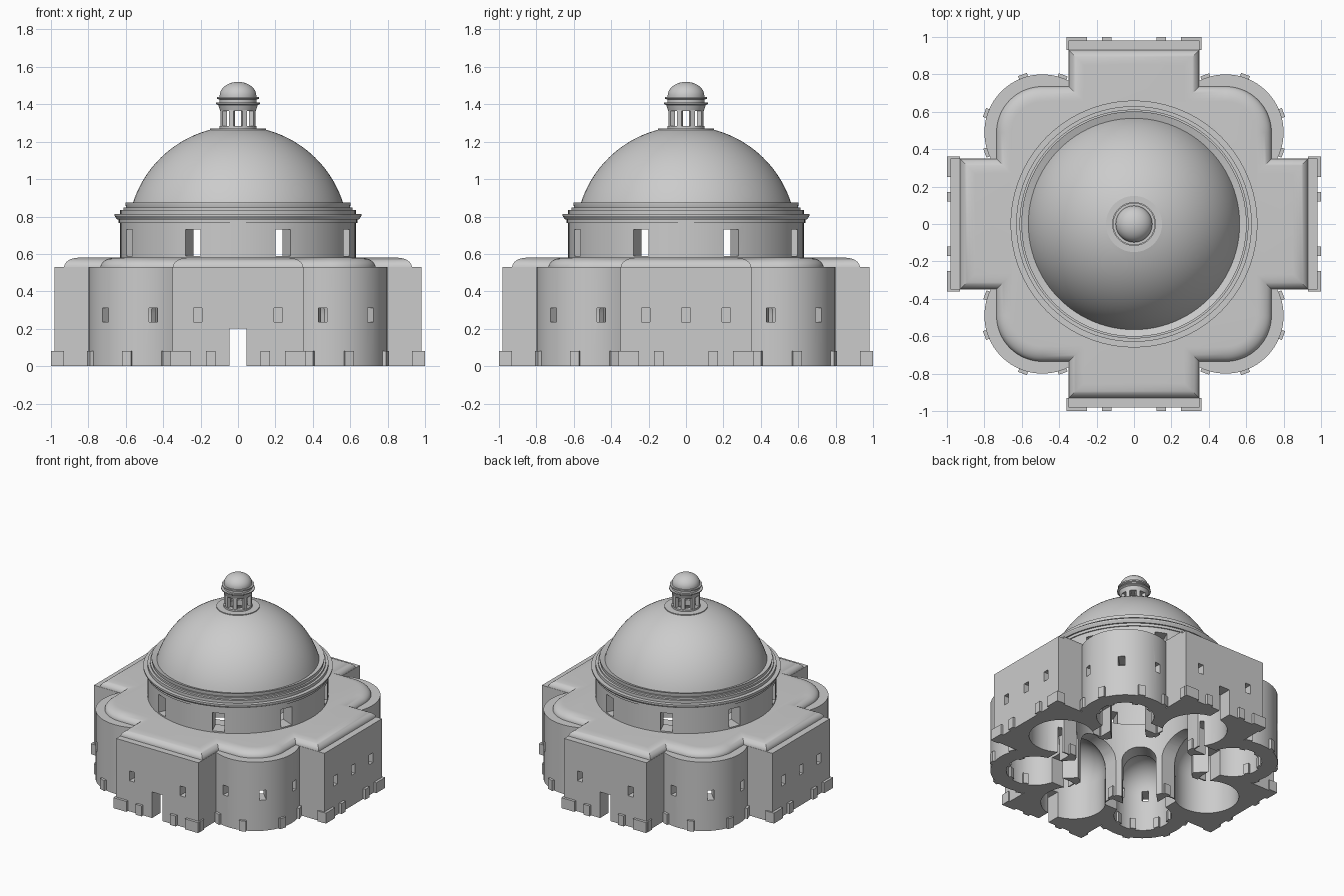
import bpy, bmesh
from math import sin, cos, pi, sqrt, asin, radians
from mathutils import Matrix, Vector

if "Cube" in bpy.data.objects:
    bpy.data.objects.remove(bpy.data.objects["Cube"])

C = 0.49  # centre of each corner chapel


def finish(bm, name, smooth=True):
    bmesh.ops.recalc_face_normals(bm, faces=bm.faces)
    me = bpy.data.meshes.new(name)
    bm.to_mesh(me)
    bm.free()
    ob = bpy.data.objects.new(name, me)
    bpy.context.collection.objects.link(ob)
    if smooth:
        shade(ob)
    return ob


def shade(ob):
    bpy.ops.object.select_all(action='DESELECT')
    ob.select_set(True)
    bpy.context.view_layer.objects.active = ob
    bpy.ops.object.shade_smooth_by_angle(angle=radians(30))


def loft(bm, rings, closed=False):
    vs = [[bm.verts.new(p) for p in r] for r in rings]
    n = len(vs[0])
    pairs = list(zip(vs, vs[1:])) + ([(vs[-1], vs[0])] if closed else [])
    for a, b in pairs:
        for i in range(n):
            j = (i + 1) % n
            bm.faces.new((a[i], a[j], b[j], b[i]))
    if not closed:
        bm.faces.new(vs[0][::-1])
        bm.faces.new(vs[-1])


def lathe(bm, prof, n=96, at=(0, 0), closed=False):
    loft(bm, [[(at[0] + r * cos(2 * pi * i / n), at[1] + r * sin(2 * pi * i / n), z)
               for i in range(n)] for r, z in prof], closed)


def box(bm, at, size, ang=0.0):
    m = Matrix.Translation(at) @ Matrix.Rotation(ang, 4, 'Z') @ Matrix.Diagonal((*size, 1))
    bmesh.ops.create_cube(bm, size=1, matrix=m)


def polar(bm, centre, r, ang, z, size):
    box(bm, (centre[0] + r * cos(ang), centre[1] + r * sin(ang), z), size, ang)


def vault(bm, turn, x0, x1, hw, spring):
    sec = [(-hw, -0.05), (hw, -0.05)]
    sec += [(hw * cos(i * pi / 20), spring + hw * sin(i * pi / 20)) for i in range(21)]
    rot = Matrix.Rotation(turn, 3, 'Z')
    loft(bm, [[rot @ Vector((x, y, z)) for y, z in sec] for x in (x0, x1)])


def carve(ob, bm):
    cut = finish(bm, "cutter", False)
    cut.hide_render = True
    m = ob.modifiers.new("cut", 'BOOLEAN')
    m.operation, m.solver, m.object = 'DIFFERENCE', 'EXACT', cut
    dg = bpy.context.evaluated_depsgraph_get()
    me = bpy.data.meshes.new_from_object(ob.evaluated_get(dg))
    ob.modifiers.clear()
    ob.data = me
    bpy.data.objects.remove(cut)


def plan(end, hw, R, z, square=False, n=24):
    """Greek cross outline with round (or rounded square) corner chapels."""
    a = 0 if square else asin((C - hw) / R)
    q = [(C + R * cos(t), C + R * sin(t)) for t in
         [-a + (pi / 2 + 2 * a) * i / n for i in range(n + 1)]]
    if square:
        q = [(C + R, hw)] + q + [(hw, C + R)]
    q = [(end, hw)] + q + [(hw, end)]
    return [Matrix.Rotation(k * pi / 2, 3, 'Z') @ Vector((x, y, z)) for k in range(4) for x, y in q]


QUAD = [k * pi / 2 for k in range(4)]


def corner(k):
    return (sqrt(2) * C * cos(k + pi / 4), sqrt(2) * C * sin(k + pi / 4))


# Church body walls
bm = bmesh.new()
loft(bm, [plan(0.98, 0.35, 0.31, 0), plan(0.98, 0.35, 0.31, 0.53)])
body = finish(bm, "church_body", False)

# Softly rounded roof
bm = bmesh.new()
rings = []
for i in range(9):
    t = i / 8 * pi / 2
    d = 0.08 * (1 - cos(t))
    rings.append(plan(0.93 - d, 0.348 - d, 0.245 - d, 0.53 + 0.05 * sin(t), True))
loft(bm, rings)
roof = finish(bm, "roof", False)

# Central space through walls and roof
for ob in (body, roof):
    bm = bmesh.new()
    lathe(bm, [(0.42, -0.05), (0.42, 0.7)])
    carve(ob, bm)
shade(roof)

# Barrel vaulted arms
for turn in (0, pi / 2):
    bm = bmesh.new()
    vault(bm, turn, -0.66, 0.66, 0.16, 0.28)
    carve(body, bm)

# Domed apses and corner chapels
bm = bmesh.new()
for k in QUAD:
    for at, r in (((0.66 * cos(k), 0.66 * sin(k)), 0.225), (corner(k), 0.20)):
        lathe(bm, [(r, -0.05)] + [(r * cos(t), 0.27 + r * sin(t)) for t in
                                  [i * pi / 2 / 8.2 for i in range(9)]], 48, at)
carve(body, bm)

# Tall arches from the centre to the corner chapels
bm = bmesh.new()
for k in QUAD:
    vault(bm, k + pi / 4, 0.36, 0.62, 0.12, 0.28)
carve(body, bm)

# Front and back doors
bm = bmesh.new()
for s in (-1, 1):
    box(bm, (0, s * 0.9, 0.075), (0.09, 0.4, 0.25))
carve(body, bm)

# Doorways between arms and corner chapels
bm = bmesh.new()
for k in QUAD:
    for a in (-pi / 2, pi):
        polar(bm, corner(k), 0.235, k + a, 0.075, (0.17, 0.09, 0.25))
carve(body, bm)

# Outer windows
bm = bmesh.new()
for n, k in enumerate(QUAD):
    for off in ((-0.215, 0, 0.215) if n % 2 == 0 else (-0.215, 0.215)):
        depth = 0.18 if off else 0.08
        p = Matrix.Rotation(k, 3, 'Z') @ Vector((1.0 - depth / 2, off, 0.273))
        box(bm, p, (depth, 0.046, 0.075), k)
    for a in (-7, 45, 97):
        polar(bm, corner(k), 0.255, k + radians(a), 0.273, (0.17, 0.046, 0.075))
carve(body, bm)
shade(body)

# Low pilaster bases around the walls
bm = bmesh.new()
for k in QUAD:
    rot = Matrix.Rotation(k, 3, 'Z')
    for s in (-1, 1):
        for x, y, sx, sy in ((0.978, 0.305, 0.044, 0.11), (0.978, 0.145, 0.044, 0.05),
                             (0.955, 0.345, 0.05, 0.034)):
            box(bm, rot @ Vector((x, s * y, 0.04)), (sx, sy, 0.08), k)
        box(bm, rot @ Vector((0.43, s * 0.16, 0.04)), (0.05, 0.03, 0.08), k)
    for a in (-20, 19, 71, 110):
        polar(bm, corner(k), 0.307, k + radians(a), 0.04, (0.04, 0.05, 0.08))
        polar(bm, corner(k), 0.197, k + radians(a), 0.04, (0.03, 0.04, 0.08))
finish(bm, "pilaster_bases", False)

# Drum, cornice and main dome as one hollow shell
Z0 = 0.693


def arc(R, r0, r1, n=24):
    t0, t1 = asin(r0 / R), asin(r1 / R)
    return [(R * sin(t), Z0 + R * cos(t)) for t in [t0 + (t1 - t0) * i / n for i in range(n + 1)]]


prof = [(0.63, 0.57), (0.63, 0.765), (0.638, 0.765), (0.638, 0.785), (0.648, 0.785), (0.66, 0.803),
        (0.66, 0.813), (0.63, 0.813), (0.63, 0.835), (0.612, 0.835), (0.612, 0.848), (0.598, 0.848),
        (0.602, 0.865), (0.602, 0.875)]
prof += arc(0.590, 0.565, 0.15) + [(0.15, 1.27), (0.07, 1.27)] + arc(0.55, 0.07, 0.52) + [(0.52, 0.57)]
bm = bmesh.new()
lathe(bm, prof, 96, closed=True)
dome = finish(bm, "drum_and_dome", False)
bm = bmesh.new()
for i in range(8):
    polar(bm, (0, 0), 0.57, pi / 8 + i * pi / 4, 0.66, (0.24, 0.088, 0.14))
carve(dome, bm)
shade(dome)

# Lantern posts
bm = bmesh.new()
for i in range(8):
    polar(bm, (0, 0), 0.083, pi / 8 + i * pi / 4, 1.322, (0.026, 0.026, 0.115))
finish(bm, "lantern_posts", False)

# Lantern base ring
bm = bmesh.new()
lathe(bm, [(0.1, 1.265), (0.1, 1.283), (0.065, 1.283), (0.065, 1.265)], 48, closed=True)
finish(bm, "lantern_base")

# Lantern cornice and cap
prof = [(0.065, 1.365), (0.095, 1.365), (0.1, 1.38), (0.105, 1.395), (0.117, 1.402), (0.117, 1.41), (0.1, 1.41),
        (0.1, 1.425), (0.112, 1.43), (0.112, 1.44), (0.098, 1.44)]
prof += [(0.098 * cos(t), 1.445 + 0.075 * sin(t)) for t in [i * pi / 2 / 12.2 for i in range(13)]]
bm = bmesh.new()
lathe(bm, prof, 48)
finish(bm, "lantern_cap")
